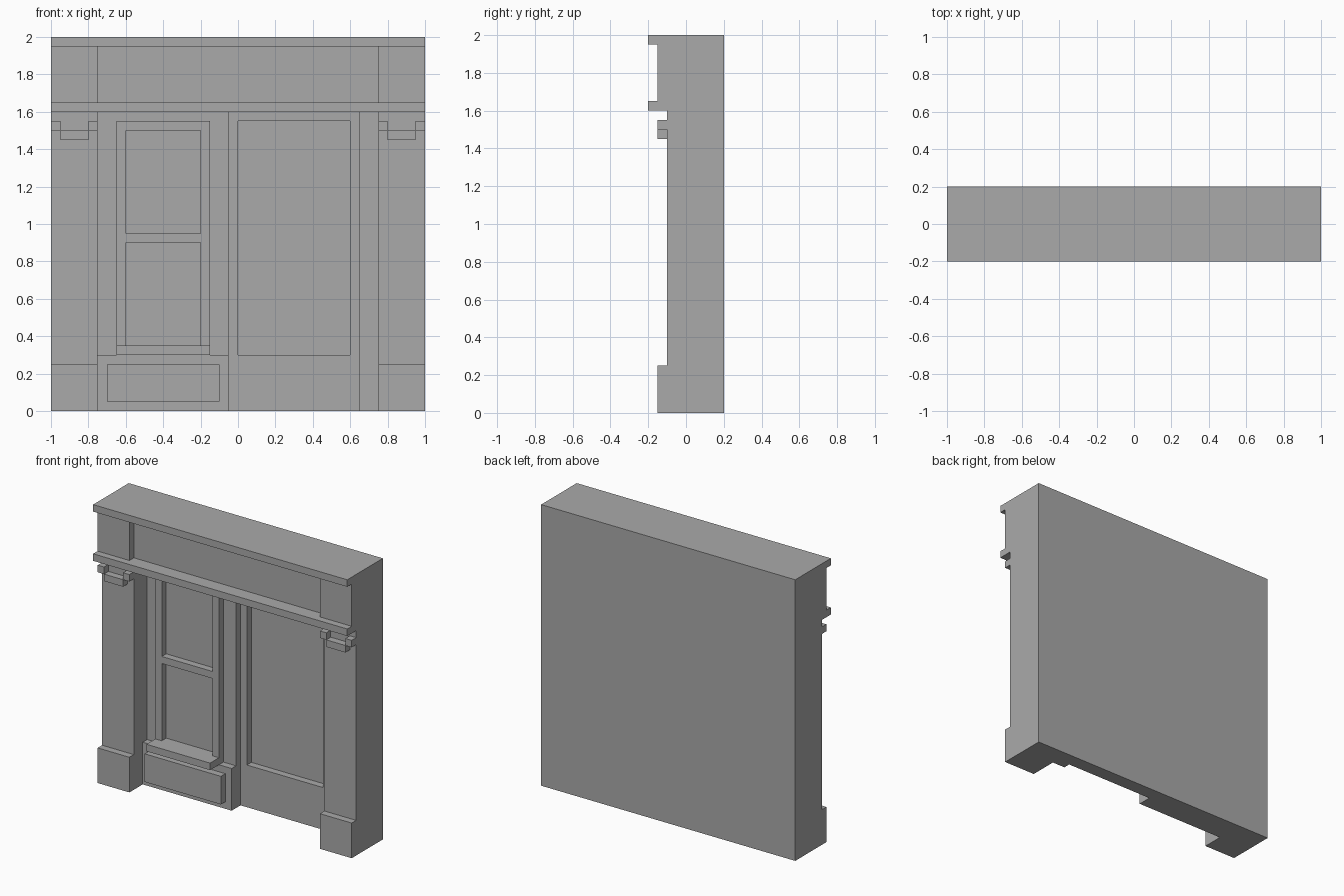
import bpy
import bmesh

if "Cube" in bpy.data.objects:
    bpy.data.objects.remove(bpy.data.objects["Cube"], do_unlink=True)

# Single plain grey
GREY = (0.4, 0.4, 0.4, 1.0)
stone = bpy.data.materials.new("plain_grey")
stone.use_nodes = True
stone.diffuse_color = GREY
stone.node_tree.nodes["Principled BSDF"].inputs["Base Color"].default_value = GREY

BACK = 0.2


def finish(name, bm):
    bmesh.ops.recalc_face_normals(bm, faces=bm.faces)
    mesh = bpy.data.meshes.new(name)
    bm.to_mesh(mesh)
    bm.free()
    mesh.materials.append(stone)
    obj = bpy.data.objects.new(name, mesh)
    bpy.context.scene.collection.objects.link(obj)
    return obj


def extrude_profile(name, x0, x1, profile):
    """Sweep a closed (y, z) outline from x0 to x1."""
    bm = bmesh.new()
    face = bm.faces.new([bm.verts.new((x0, y, z)) for y, z in profile])
    swept = bmesh.ops.extrude_face_region(bm, geom=[face])["geom"]
    verts = [g for g in swept if isinstance(g, bmesh.types.BMVert)]
    bmesh.ops.translate(bm, verts=verts, vec=(x1 - x0, 0, 0))
    return finish(name, bm)


def blocks(name, front, back, rects):
    """Blocks sharing one depth range, each given as (x0, x1, z0, z1)."""
    bm = bmesh.new()
    for x0, x1, z0, z1 in rects:
        cube = bmesh.ops.create_cube(bm, size=1)["verts"]
        bmesh.ops.scale(bm, verts=cube, vec=(x1 - x0, back - front, z1 - z0))
        bmesh.ops.translate(bm, verts=cube, vec=(
            (x0 + x1) / 2, (front + back) / 2, (z0 + z1) / 2))
    return finish(name, bm)


# Entablature: upper cornice, recessed frieze, lower cornice
extrude_profile("entablature", -1, 1, [
    (BACK, 1.6), (-0.2, 1.6), (-0.2, 1.65), (-0.1, 1.65),
    (-0.1, 1.95), (-0.2, 1.95), (-0.2, 2), (BACK, 2)])

# Piers with plinths, capitals and frieze end blocks on both sides
pier = [(BACK, 0), (-0.15, 0), (-0.15, 0.25), (-0.1, 0.25), (-0.1, 1.6), (BACK, 1.6)]
for side, x in (("right", -1), ("left", 0.75)):
    extrude_profile(side + "_pier", x, x + 0.25, pier)
    blocks(side + "_frieze_block", -0.15, -0.1, [(x, x + 0.25, 1.65, 1.95)])
    blocks(side + "_capital", -0.15, -0.1, [
        (x, x + 0.05, 1.5, 1.55),
        (x + 0.05, x + 0.2, 1.45, 1.5),
        (x + 0.2, x + 0.25, 1.5, 1.55)])

# Wall behind the openings
blocks("back_wall", 0.15, BACK, [(-0.75, 0.75, 0, 1.6)])

# Window bay: wall, dado, raised apron panel and sill
blocks("window_wall", 0.05, 0.15, [(-0.75, -0.05, 0, 1.6)])
blocks("window_dado", 0, 0.05, [(-0.75, -0.05, 0, 0.3)])
blocks("apron_panel", -0.05, 0, [(-0.7, -0.1, 0.05, 0.25)])
blocks("window_sill", -0.1, 0.05, [(-0.65, -0.15, 0.3, 0.35)])

# Window frame: two stiles, meeting rail and head
blocks("window_frame", 0, 0.05, [
    (-0.65, -0.6, 0.35, 1.55), (-0.2, -0.15, 0.35, 1.55),
    (-0.6, -0.2, 0.9, 0.95), (-0.6, -0.2, 1.5, 1.55)])

# Door: jamb post, and a frame around the sunken panel
blocks("door_post", 0.05, 0.15, [(0.65, 0.75, 0, 1.6)])
blocks("door_frame", 0.1, 0.15, [
    (-0.05, 0, 0, 1.6), (0.6, 0.65, 0, 1.6),
    (0, 0.6, 0, 0.3), (0, 0.6, 1.55, 1.6)])
